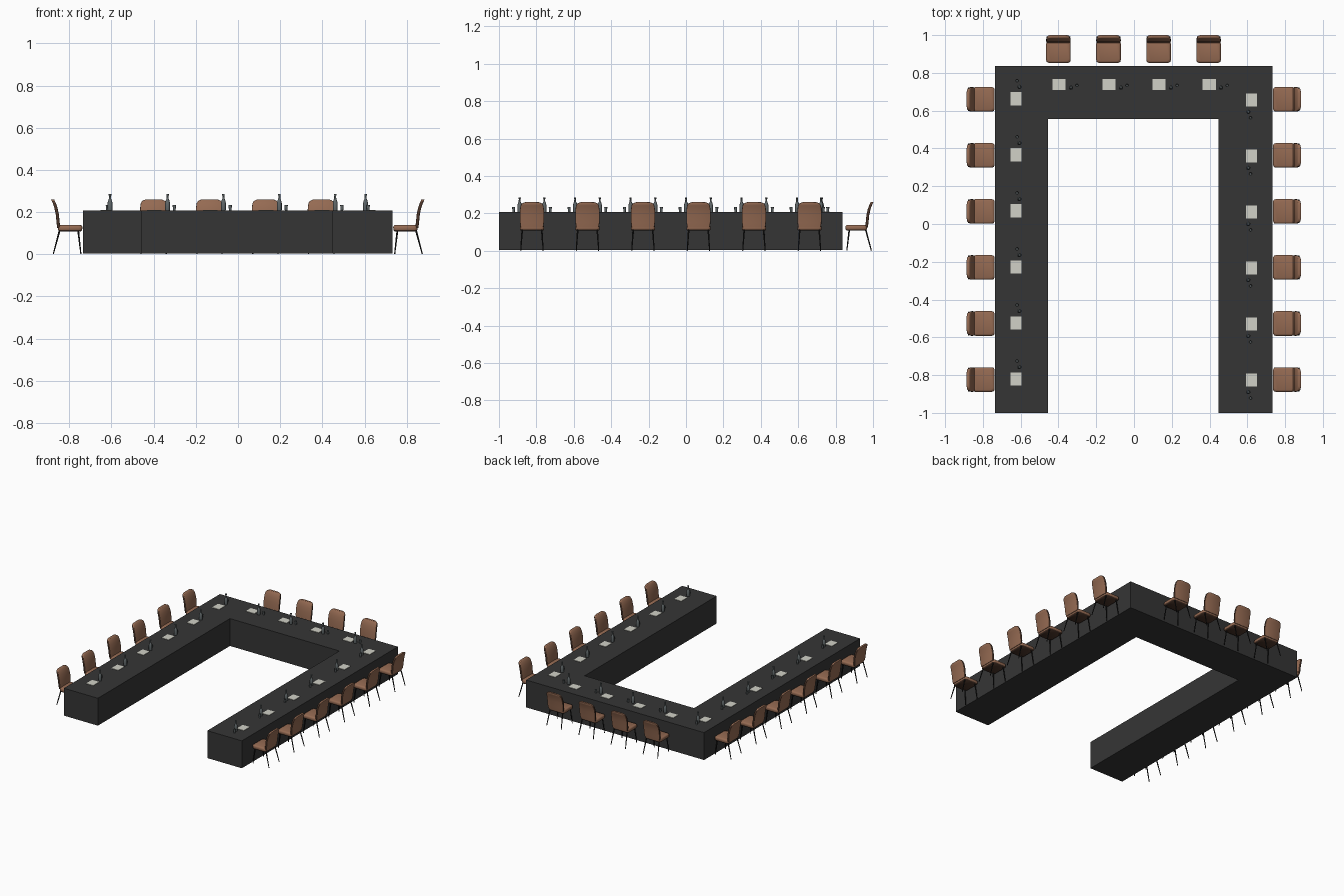
import bpy, bmesh, math
from mathutils import Matrix, Vector

cube = bpy.data.objects.get("Cube")
if cube:
    bpy.data.objects.remove(cube, do_unlink=True)


def material(name, r, g, b):
    m = bpy.data.materials.new(name)
    m.use_nodes = True
    m.diffuse_color = (r, g, b, 1)
    m.node_tree.nodes["Principled BSDF"].inputs["Base Color"].default_value = (r, g, b, 1)
    return m


CHARCOAL = material("charcoal", 0.036, 0.036, 0.036)
LEATHER = material("brown leather", 0.30, 0.145, 0.085)
TRIM = material("dark brown trim", 0.07, 0.035, 0.022)
BLACK = material("black metal", 0.012, 0.012, 0.012)
PAPER = material("paper", 0.64, 0.64, 0.57)
GLASS = material("grey glass", 0.12, 0.14, 0.145)


def finish(bm, name, mats, smooth=None):
    bmesh.ops.recalc_face_normals(bm, faces=bm.faces)
    me = bpy.data.meshes.new(name)
    bm.to_mesh(me)
    bm.free()
    for m in mats:
        me.materials.append(m)
    if smooth:
        me.shade_smooth()
        me.set_sharp_from_angle(angle=math.radians(smooth))
    return me


def loft(rings):
    """Skin a stack of equal-length point rings and cap both ends."""
    bm = bmesh.new()
    rows = [[bm.verts.new(p) for p in ring] for ring in rings]
    n = len(rows[0])
    for a, b in zip(rows, rows[1:]):
        for i in range(n):
            j = (i + 1) % n
            bm.faces.new((a[i], a[j], b[j], b[i]))
    bm.faces.new(rows[0])
    bm.faces.new(rows[-1])
    return bm


def rounded(hw, hd, r, cy, z, steps=3):
    """Rounded rectangle ring centred on (0, cy) at height z."""
    pts = []
    for k, (sx, sy) in enumerate(((1, 1), (-1, 1), (-1, -1), (1, -1))):
        for s in range(steps + 1):
            a = math.pi / 2 * (k + s / steps)
            pts.append((sx * (hw - r) + r * math.cos(a),
                        cy + sy * (hd - r) + r * math.sin(a), z))
    return pts


def lathe(profile, n=12):
    return loft([[(r * math.cos(2 * math.pi * i / n), r * math.sin(2 * math.pi * i / n), z)
                  for i in range(n)] for r, z in profile])


# Seat cushion with dark underside
def seat_mesh():
    levels = [(0.060, 0.052, 0.109), (0.065, 0.057, 0.115),
              (0.065, 0.058, 0.129), (0.062, 0.055, 0.136), (0.055, 0.048, 0.139)]
    bm = loft([rounded(w, d, 0.015, 0.058, z) for w, d, z in levels])
    bm.normal_update()
    for f in bm.faces:
        if f.calc_center_median().z < 0.114:
            f.material_index = 1
    return finish(bm, "seat", (LEATHER, TRIM), 50)


# Curved backrest: narrows at the top corners, leans away, dark side edges
def backrest_mesh():
    rows = [(0.060, 0.112, 0.125), (0.064, 0.115, 0.150), (0.065, 0.119, 0.190),
            (0.064, 0.126, 0.222), (0.061, 0.133, 0.242), (0.055, 0.138, 0.252),
            (0.044, 0.140, 0.258), (0.036, 0.141, 0.260)]
    bm = loft([rounded(w, 0.0075, 0.004, y, z, 2) for w, y, z in rows])
    bm.normal_update()
    for f in bm.faces:
        if abs(f.normal.x) > 0.85:
            f.material_index = 1
    return finish(bm, "backrest", (LEATHER, TRIM), 50)


# Four splayed, tapered legs
def legs_mesh():
    bm = bmesh.new()
    for sx in (-1, 1):
        for top, foot in (((0.052, 0.02, 0.113), (0.060, 0.007, 0)),
                          ((0.052, 0.108, 0.113), (0.060, 0.138, 0))):
            t = Vector((sx * top[0], top[1], top[2]))
            b = Vector((sx * foot[0], foot[1], foot[2] + 0.001))
            rot = (t - b).to_track_quat('Z', 'Y').to_matrix().to_4x4()
            bmesh.ops.create_cone(bm, cap_ends=True, segments=8, radius1=0.0028,
                                  radius2=0.0045, depth=(t - b).length,
                                  matrix=Matrix.Translation((t + b) / 2) @ rot)
    return finish(bm, "legs", (BLACK,), 50)


def box_mesh(name, size, mat):
    bm = bmesh.new()
    bmesh.ops.create_cube(bm, size=1, matrix=Matrix.Diagonal((*size, 1)))
    return finish(bm, name, (mat,))


TOP = 0.208

# U-shaped table
outline = [(-0.735, -1), (-0.455, -1), (-0.455, 0.555), (0.447, 0.555),
           (0.447, -1), (0.732, -1), (0.732, 0.837), (-0.735, 0.837)]
table = finish(loft([[(x, y, z) for x, y in outline] for z in (0.004, TOP)]),
               "table", (CHARCOAL,))
bpy.context.collection.objects.link(bpy.data.objects.new("table", table))

# Shared meshes for one place setting: bottle, open tumbler, sheet and chair
bottle = finish(lathe([(0.0105, 0), (0.0115, 0.003), (0.0115, 0.036), (0.009, 0.046),
                       (0.005, 0.056), (0.0045, 0.070), (0.006, 0.071), (0.006, 0.078)]),
                "bottle", (GLASS,), 40)
tumbler = finish(lathe([(0.006, 0), (0.0085, 0.026), (0.0075, 0.026), (0.005, 0.003)]),
                 "tumbler", (GLASS,), 40)
parts = [("seat", seat_mesh(), (0, 0, 0)),
         ("backrest", backrest_mesh(), (0, 0, 0)),
         ("legs", legs_mesh(), (0, 0, 0)),
         ("paper", box_mesh("paper", (0.07, 0.058, 0.003), PAPER), (0.003, -0.114, TOP + 0.0015)),
         ("bottle", bottle, (0.066, -0.131, TOP)),
         ("tumbler", tumbler, (0.098, -0.119, TOP))]

# Place settings along the back and both sides
places = [(-0.40 + 0.265 * i, 0.853, 0) for i in range(4)]
for i in range(6):
    y = 0.66 - 0.2967 * i
    places += [(-0.738, y, 90), (0.736, y, -90)]

for n, (x, y, angle) in enumerate(places, 1):
    frame = Matrix.Translation((x, y, 0)) @ Matrix.Rotation(math.radians(angle), 4, 'Z')
    for name, mesh, offset in parts:
        ob = bpy.data.objects.new(f"{name}_{n}", mesh)
        ob.matrix_world = frame @ Matrix.Translation(offset)
        bpy.context.collection.objects.link(ob)
